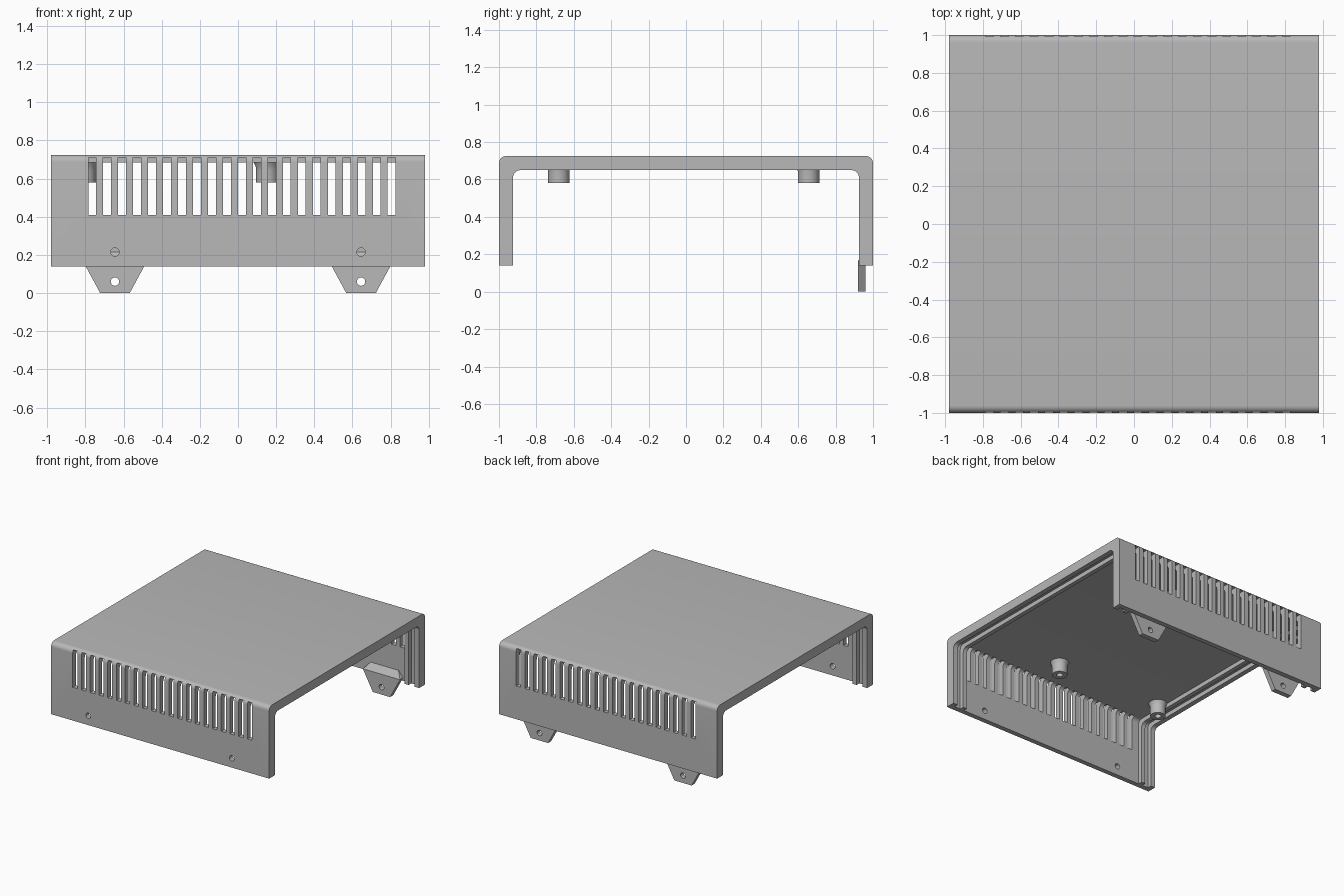
import bpy, bmesh, math
from mathutils import Matrix, Vector

if "Cube" in bpy.data.objects:
    bpy.data.objects.remove(bpy.data.objects["Cube"], do_unlink=True)

# Main dimensions
HALF_X, HALF_Y = 0.98, 1.0
BOTTOM, TOP = 0.14, 0.725
WALL, RAIL = 0.04, 0.075

grey = bpy.data.materials.new("plain grey")
grey.use_nodes = True
COLOUR = (0.48, 0.48, 0.48, 1)
grey.diffuse_color = COLOUR
grey.node_tree.nodes["Principled BSDF"].inputs["Base Color"].default_value = COLOUR


def finish(name, bm):
    """Turn a bmesh into a shaded, coloured object."""
    bmesh.ops.recalc_face_normals(bm, faces=bm.faces)
    mesh = bpy.data.meshes.new(name)
    bm.to_mesh(mesh)
    bm.free()
    mesh.materials.append(grey)
    ob = bpy.data.objects.new(name, mesh)
    bpy.context.collection.objects.link(ob)
    return ob


def activate(ob):
    bpy.ops.object.select_all(action='DESELECT')
    ob.select_set(True)
    bpy.context.view_layer.objects.active = ob


def smooth(ob):
    activate(ob)
    bpy.ops.object.shade_smooth_by_angle(angle=math.radians(30))


def cut(ob, bm):
    """Subtract the shapes in bm from the object."""
    cutter = finish("cutter", bm)
    cutter.hide_render = True
    mod = ob.modifiers.new("cut", 'BOOLEAN')
    mod.operation, mod.solver, mod.object = 'DIFFERENCE', 'EXACT', cutter
    activate(ob)
    bpy.ops.object.modifier_apply(modifier=mod.name)
    bpy.data.objects.remove(cutter, do_unlink=True)


def add_box(bm, x, y, z):
    """Box given by its (low, high) range on each axis."""
    size = [b - a for a, b in (x, y, z)]
    mid = Vector([(a + b) / 2 for a, b in (x, y, z)])
    bmesh.ops.create_cube(bm, size=1, matrix=Matrix.Translation(mid) @ Matrix.Diagonal((*size, 1)))


def add_hole(bm, x, y, z, radius=0.022):
    """Round drill along y."""
    bmesh.ops.create_cone(bm, cap_ends=True, segments=24, radius1=radius, radius2=radius, depth=0.2,
                          matrix=Matrix.Translation((x, y, z)) @ Matrix.Rotation(math.pi / 2, 4, 'X'))


def arch(offset, radius, steps=8):
    """Inverted U outline, offset inward, with rounded corners."""
    y, z = HALF_Y - offset, TOP - offset
    half = [(y, BOTTOM)]
    for i in range(steps + 1):
        a = math.pi / 2 * i / steps
        half.append((y - radius + radius * math.cos(a), z - radius + radius * math.sin(a)))
    return half + [(-py, pz) for py, pz in reversed(half)]


def arch_strip(name, outer, inner, x0, x1):
    """Arch-shaped band between two outlines, running from x0 to x1."""
    bm = bmesh.new()
    rows = [[bm.verts.new((x, y, z)) for y, z in line] for x in (x0, x1) for line in (outer, inner)]
    oa, ia, ob_, ib = rows
    for i in range(len(outer) - 1):
        for p, q in ((oa, ob_), (ia, ib), (oa, ia), (ob_, ib)):
            bm.faces.new((p[i], p[i + 1], q[i + 1], q[i]))
    for i in (0, -1):
        bm.faces.new((oa[i], ia[i], ib[i], ob_[i]))
    return finish(name, bm)


# Cover: thin folded shell with vent slots in both walls, screw holes in front
outside, inside, rail_face = arch(0, 0.038), arch(WALL, 0.035), arch(RAIL, 0.04)
cover = arch_strip("cover", outside, inside, -HALF_X, HALF_X)
bm = bmesh.new()
for i in range(21):
    x = -0.785 + 0.0785 * i
    for y in ((-1.1, -0.93), (0.93, 1.1)):
        add_box(bm, (x, x + 0.041), y, (0.41, 0.71))
for x in (-0.645, 0.645):
    add_hole(bm, x, -1, 0.215)
cut(cover, bm)
smooth(cover)

# Rails: two ribs at each open end that hold an end panel between them
for side, sign in (("left", 1), ("right", -1)):
    for label, a, b in (("outer", 0.94, HALF_X), ("inner", 0.85, 0.885)):
        smooth(arch_strip(f"{side}_{label}_rail", inside, rail_face, sign * a, sign * b))

# Mounting tabs under the back wall, bevelled at the top
for side, cx in (("left", 0.645), ("right", -0.645)):
    bm = bmesh.new()
    front, back = 0.92, HALF_Y - WALL
    for w, y, z in ((0.0775, front, 0), (0.0775, back, 0), (0.167, front, 0.165),
                    (0.167, back, 0.165), (0.125, back, 0.215)):
        for s in (-1, 1):
            bm.verts.new((cx + s * w, y, z))
    bmesh.ops.convex_hull(bm, input=bm.verts)
    bmesh.ops.dissolve_limit(bm, angle_limit=0.01, verts=bm.verts, edges=bm.edges)
    tab = finish(f"{side}_mounting_tab", bm)
    bm = bmesh.new()
    add_hole(bm, cx, 0.94, 0.06)
    cut(tab, bm)
    smooth(tab)


def post(name, x, y, segments=32):
    """Hollow screw post hanging from the ceiling with a flared root."""
    outline = [(0.07, 0.685), (0.0605, 0.665), (0.0575, 0.645), (0.0575, 0.58), (0.024, 0.58), (0.024, 0.66)]
    bm = bmesh.new()
    rings = []
    for r, z in outline:
        angles = [math.tau * k / segments for k in range(segments)]
        rings.append([bm.verts.new((x + r * math.cos(a), y + r * math.sin(a), z)) for a in angles])
    for p, q in zip(rings, rings[1:]):
        for k in range(segments):
            n = (k + 1) % segments
            bm.faces.new((p[k], p[n], q[n], q[k]))
    bm.faces.new(rings[0])
    bm.faces.new(rings[-1])
    smooth(finish(name, bm))


# Screw posts
for row, y in (("front", -0.68), ("back", 0.655)):
    for side, x in (("left", 0.153), ("right", -0.803)):
        post(f"{row}_{side}_post", x, y)
